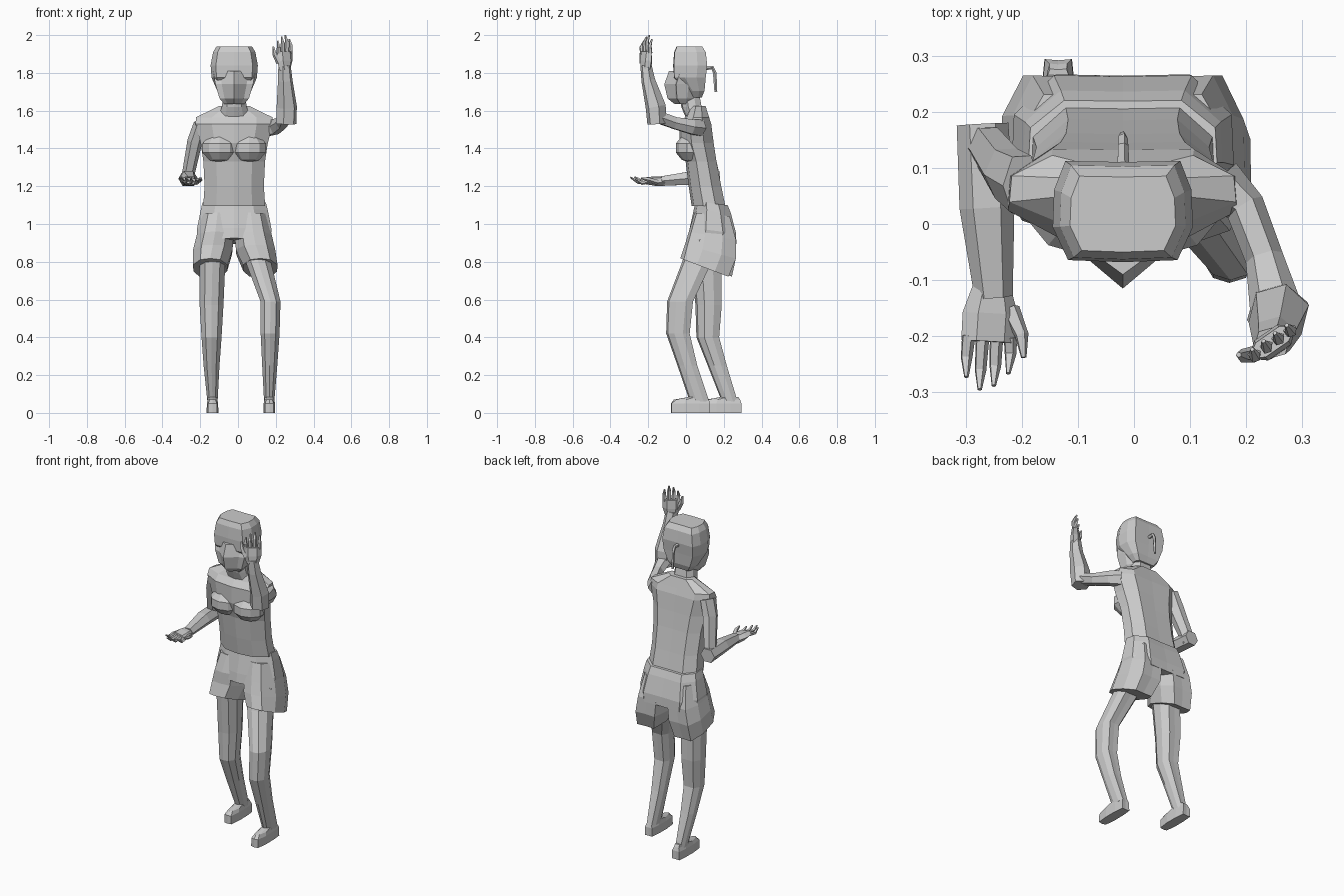
import bpy, bmesh, math
from mathutils import Vector as V

grey = bpy.data.materials.new("plain grey")
grey.diffuse_color = (0.6, 0.6, 0.6, 1)
CX = -0.02


def finish(name, bm):
    bmesh.ops.recalc_face_normals(bm, faces=bm.faces)
    me = bpy.data.meshes.new(name)
    bm.to_mesh(me)
    bm.free()
    me.materials.append(grey)
    ob = bpy.data.objects.new(name, me)
    bpy.context.collection.objects.link(ob)
    return ob


def loft(name, rings):
    """Skin a list of point loops and cap both ends."""
    bm = bmesh.new()
    loops = [[bm.verts.new(p) for p in r] for r in rings]
    n = len(loops[0])
    for a, b in zip(loops, loops[1:]):
        for i in range(n):
            j = (i + 1) % n
            bm.faces.new((a[i], a[j], b[j], b[i]))
    bm.faces.new(loops[0])
    bm.faces.new(loops[-1])
    return finish(name, bm)


def ring(cx, z, w, yf, yb, peak=0.07, slope=0.0, square=.58):
    """Level ten-sided body section; slope tilts it front to back."""
    d = yb - yf
    half = [(0, yf), (square * w, yf + peak * d), (w, yf + .34 * d),
            (w * .98, yf + .7 * d), ((square + .04) * w, yb - .02 * d), (0, yb - .03 * d)]
    pts = half + [(-x, y) for x, y in half[-2:0:-1]]
    return [(cx + x, y, z - slope * (y - yf)) for x, y in pts]


def limb(name, pts, side, n=6):
    """Tube through (x, y, z, side radius, thickness radius)."""
    rings = []
    for i, (x, y, z, r1, r2) in enumerate(pts):
        a, b = V(pts[max(i - 1, 0)][:3]), V(pts[min(i + 1, len(pts) - 1)][:3])
        t = (b - a).normalized()
        s = V(side)
        s = (s - t * s.dot(t)).normalized()
        u = t.cross(s)
        rings.append([V((x, y, z)) + s * r1 * math.cos(k * math.tau / n)
                      + u * r2 * math.sin(k * math.tau / n) for k in range(n)])
    return loft(name, rings)


def hand(name, wrist, along, side, curl, thumb):
    """Palm, four fingers and a thumb in a local frame."""
    o, a, s, c = V(wrist), V(along).normalized(), V(side).normalized(), V(curl)

    def at(f, l, h, r1, r2):
        return (*(o + a * f + s * l + c * h), r1, r2)
    limb(name + "_palm", [at(-.01, 0, 0, .034, .025), at(.04, 0, 0, .05, .025),
                          at(.09, 0, 0, .05, .018)], s)
    for i, ln in enumerate((.145, .168, .176, .155)):
        l = (i - 1.5) * .025 * -thumb
        limb(f"{name}_finger_{i + 1}",
             [at(.08, l, 0, .013, .011), at(ln - .035, l * 1.05, -.008, .011, .01),
              at(ln, l, .012, .004, .004)], s, 5)
    limb(name + "_thumb", [at(.03, .035 * thumb, 0, .018, .015),
                           at(.075, .058 * thumb, .015, .013, .012),
                           at(.115, .064 * thumb, .022, .005, .005)], s, 5)


# Shirt
loft("shirt", [ring(CX, *r) for r in (
    (1.095, .164, .03, .212), (1.2, .157, .014, .19), (1.33, .163, -.002, .165),
    (1.43, .178, -.034, .15), (1.53, .205, -.034, .137), (1.565, .202, -.005, .125),
    (1.625, .08, .025, .105))])
for sx in (-1, 1):
    bm = bmesh.new()
    bmesh.ops.create_uvsphere(bm, u_segments=10, v_segments=5, radius=1)
    for v in bm.verts:
        v.co = V((CX + sx * .077 + v.co.x * .1, .03 + v.co.y * .088,
                  1.402 + v.co.z * .078))
    finish("chest_left" if sx < 0 else "chest_right", bm)

# Neck
loft("neck", [ring(CX, *r) for r in (
    (1.56, .085, .0, .1), (1.62, .066, -.025, .085), (1.7, .055, -.035, .07))])

# Face with pointed front, and hair
loft("face", [ring(CX, z, w, f, b, .3, 0, .66) for z, w, f, b in (
    (1.635, .053, -.06, .03), (1.665, .078, -.098, .05),
    (1.74, .1, -.115, .07), (1.81, .112, -.09, .09))])
loft("hair", [ring(CX, *r, .02, 0, .78) for r in (
    (1.67, .062, .02, .085), (1.705, .09, .0, .1), (1.775, .12, -.065, .108),
    (1.84, .125, -.068, .116), (1.91, .112, -.063, .108), (1.94, .094, -.05, .088))])
limb("ponytail", [(CX, .1, 1.825, .012, .012), (CX, .14, 1.828, .01, .01),
                  (CX, .152, 1.8, .009, .01), (CX, .158, 1.7, .006, .008)],
     (1, 0, 0), 5)

# Shorts: one flared piece splitting into two wide legs
loft("shorts_hips", [ring(CX, z, w, f, b, .07, .12) for z, w, f, b in (
    (1.12, .168, .05, .224), (1.08, .178, .042, .242), (.98, .198, .02, .27),
    (.925, .19, .012, .272))])
for name, cx, dy in (("left", -.147, .012), ("right", .118, -.006)):
    side = -1 if cx < 0 else 1
    loft("shorts_leg_" + name, [
        ring(CX + side * .088, 1.06, .085, .045, .235, .06, .1),
        ring(CX + side * .1, .96, .098, .015, .27, .05, .18),
        ring(CX + side * .113, .89, .104, .0 + dy, .27, .05, .27),
        ring(cx, .818, .091, -.024 + dy, .236 + dy, .07, .38)])

# Legs
loft("leg_left", [ring(*r) for r in (
    (-.13, .92, .07, .06, .22), (-.135, .8, .068, .03, .19),
    (-.14, .57, .063, .05, .192), (-.14, .4, .053, .055, .178),
    (-.14, .25, .042, .115, .218), (-.135, .06, .027, .19, .275))])
loft("leg_right", [ring(*r) for r in (
    (.105, .92, .07, .02, .18), (.107, .8, .067, -.02, .14),
    (.172, .59, .053, -.1, .04), (.17, .42, .05, -.105, .022),
    (.168, .25, .04, -.045, .062), (.165, .06, .027, .02, .125))])

# Shoes
for name, cx, y0, y1 in (("left", -.135, .09, .298), ("right", .166, -.08, .132)):
    loft("shoe_" + name, [ring(cx, 0, .031, y0, y1, .02, 0, .75),
                          ring(cx, .05, .03, y0, y1, .02, 0, .75),
                          ring(cx, .07, .026, y0 + .015, y1 - .008),
                          ring(cx, .085, .024, y0 + .1, y1 - .02)])

# Lowered arm
limb("upper_arm_left", [(-.2, .07, 1.53, .035, .06), (-.228, .09, 1.44, .04, .052),
                        (-.26, .135, 1.28, .034, .043),
                        (-.27, .145, 1.215, .036, .035)], (1, 0, 0))
limb("forearm_left", [(-.27, .178, 1.24, .046, .045), (-.262, .03, 1.243, .049, .042),
                      (-.25, -.13, 1.228, .034, .028)], (1, 0, 0))
hand("hand_left", (-.254, -.12, 1.225), (-.05, -1, .05), (1, -.05, -.15),
     (0, 0, 1), 1)

# Raised arm
limb("upper_arm_right", [(.15, .07, 1.51, .05, .05), (.198, .03, 1.515, .036, .045),
                         (.232, -.06, 1.535, .034, .036),
                         (.255, -.16, 1.57, .048, .035)], (1, .3, 0))
limb("forearm_right", [(.255, -.155, 1.53, .056, .05), (.258, -.16, 1.62, .056, .055),
                       (.25, -.2, 1.76, .04, .037),
                       (.246, -.212, 1.84, .034, .03)], (1, .3, 0))
hand("hand_right", (.248, -.212, 1.824), (-.02, .02, 1), (.82, .57, 0),
     (-.3, .6, 0), -1)
